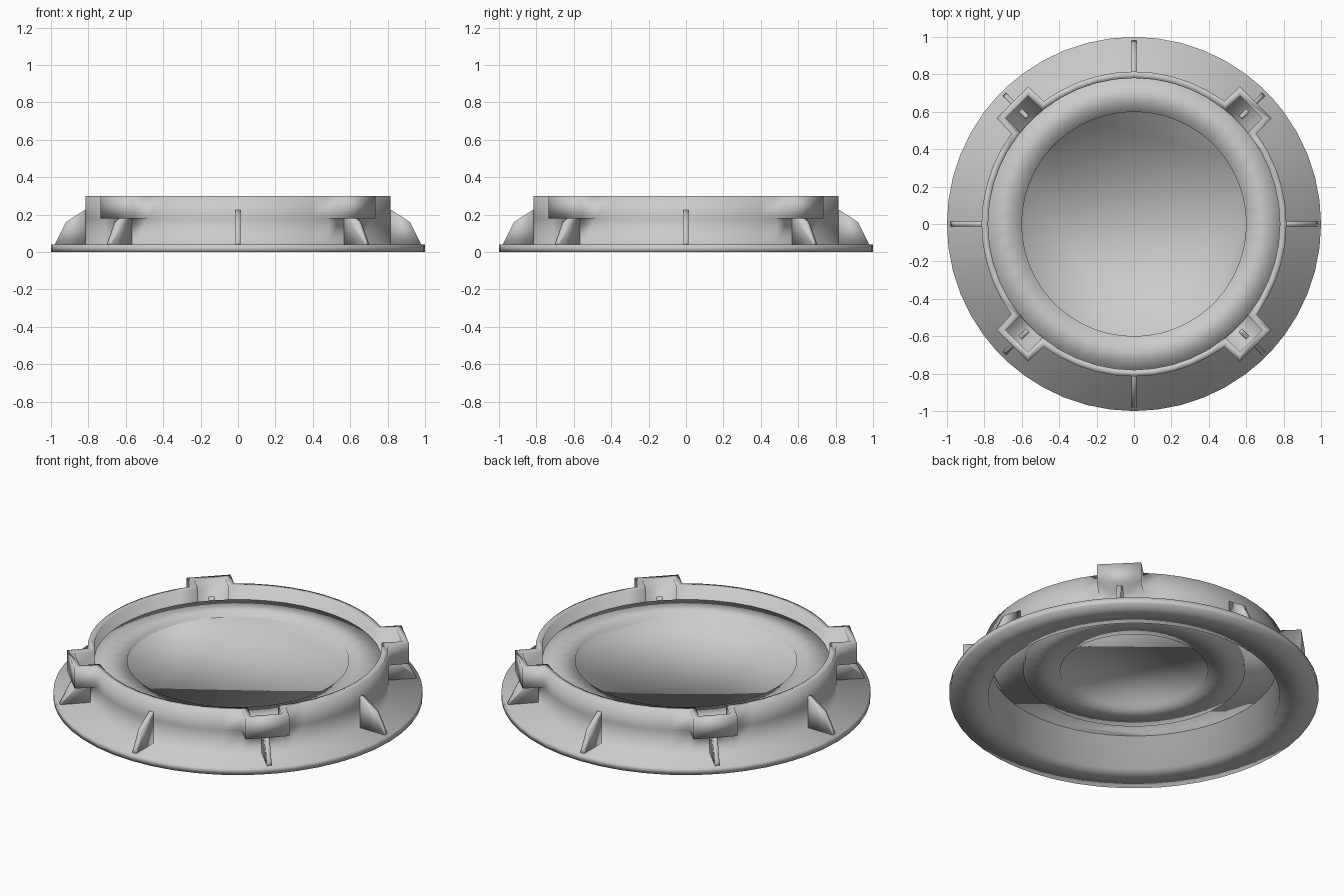
import bpy, bmesh, math

if "Cube" in bpy.data.objects:
    bpy.data.objects.remove(bpy.data.objects["Cube"])

grey = bpy.data.materials.new("plain grey")
grey.diffuse_color = (0.6, 0.6, 0.6, 1)
grey.use_nodes = True
grey.node_tree.nodes["Principled BSDF"].inputs["Base Color"].default_value = grey.diffuse_color


def finish(name, bm):
    bmesh.ops.remove_doubles(bm, verts=bm.verts, dist=1e-5)
    bmesh.ops.recalc_face_normals(bm, faces=bm.faces)
    for f in bm.faces:
        f.smooth = True
    me = bpy.data.meshes.new(name)
    bm.to_mesh(me)
    bm.free()
    me.materials.append(grey)
    ob = bpy.data.objects.new(name, me)
    bpy.context.collection.objects.link(ob)
    return ob


ARC = 10  # steps between neighbouring pockets


def loop(r, z, half=0.12, tip=None):
    """Ring of points; with tip set, square pockets stick out on the diagonals."""
    a = math.asin(half / 0.8)
    pts = []
    for q in range(4):
        mid = math.pi / 4 + q * math.pi / 2
        polar = [(r, -a)]
        if tip:
            t = math.atan2(half, tip)
            polar += [(math.hypot(tip, half), -t), (math.hypot(tip, half), t)]
        else:
            polar += [(r, -a / 3), (r, a / 3)]
        polar += [(r, a + (math.pi / 2 - 2 * a) * i / ARC) for i in range(ARC)]
        pts += [(d * math.cos(mid + g), d * math.sin(mid + g), z) for d, g in polar]
    return pts


# Lid: underside boss, cavity, flange, wall with pockets, recessed floor
loops = [
    loop(0.40, 0.18), loop(0.40, 0.155), loop(0.60, 0.155), loop(0.60, 0.22),
    loop(0.78, 0.22), loop(0.79, 0.0), loop(1.0, 0.0), loop(1.0, 0.04),
    loop(0.815, 0.04), loop(0.815, 0.18),
    loop(0.815, 0.18, 0.12, 0.92), loop(0.815, 0.30, 0.12, 0.92),
    loop(0.78, 0.30, 0.085, 0.885), loop(0.78, 0.20, 0.085, 0.885),
]
bm = bmesh.new()
rings = [[bm.verts.new(p) for p in l] for l in loops]
n = len(rings[0])
for lo, hi in zip(rings, rings[1:]):
    for i in range(n):
        j = (i + 1) % n
        bm.faces.new((lo[i], lo[j], hi[j], hi[i]))
bm.faces.new(rings[0])
bm.faces.new(rings[-1])
finish("lid_body", bm)

# Eight thin ribs bracing the wall on the flange
profile = [(0.805, 0.03), (0.985, 0.03), (0.97, 0.06), (0.92, 0.16), (0.82, 0.225), (0.805, 0.225)]
for k in range(8):
    c, s = math.cos(k * math.pi / 4), math.sin(k * math.pi / 4)
    bm = bmesh.new()
    sides = [[bm.verts.new((r * c - w * s, r * s + w * c, z)) for r, z in profile]
             for w in (-0.013, 0.013)]
    m = len(profile)
    for i in range(m):
        j = (i + 1) % m
        bm.faces.new((sides[0][i], sides[0][j], sides[1][j], sides[1][i]))
    bm.faces.new(sides[0])
    bm.faces.new(sides[1])
    finish(f"rib_{k + 1}", bm)
